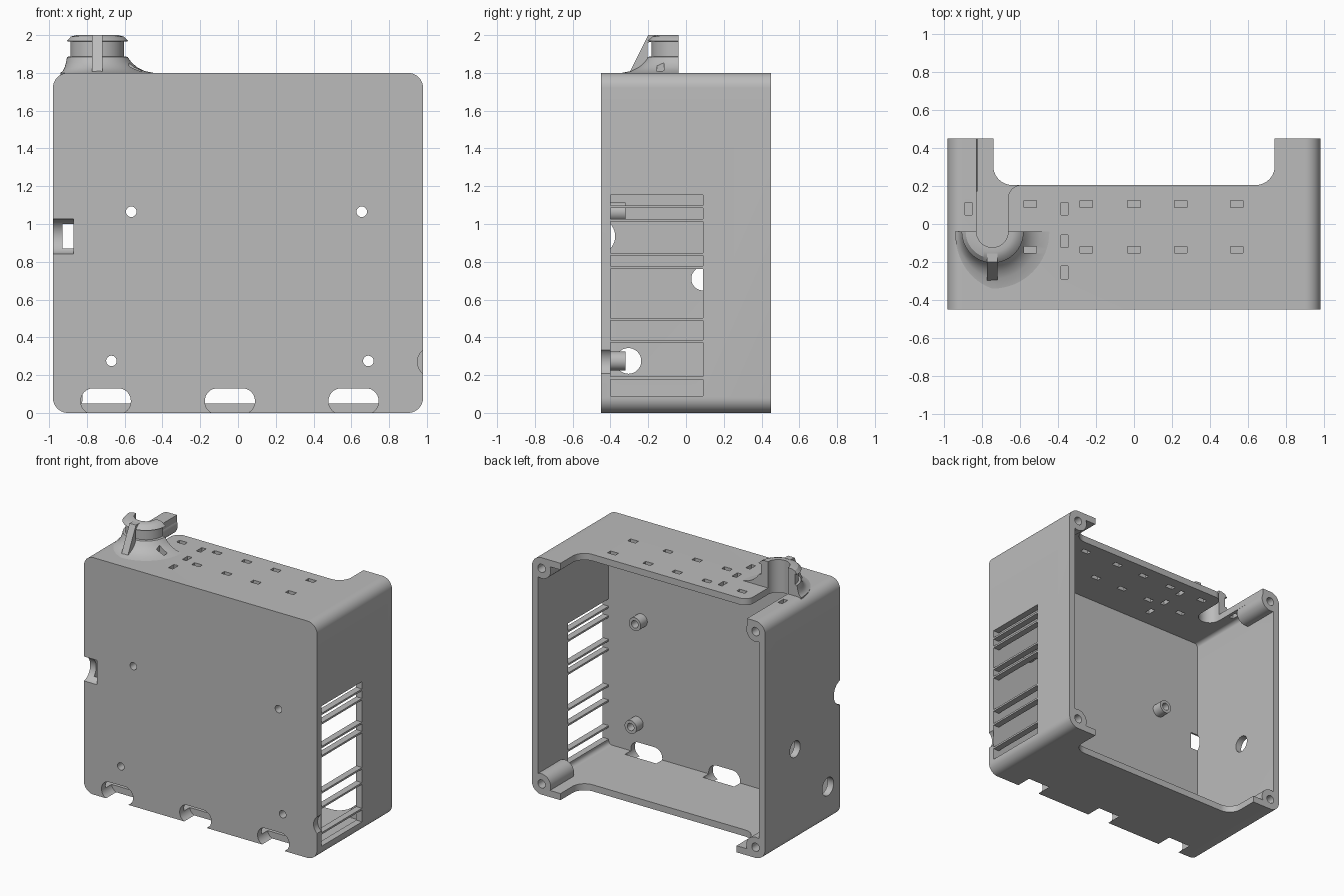
import bpy, bmesh, math
from mathutils import Vector, Matrix

cube = bpy.data.objects.get("Cube")
if cube:
    bpy.data.objects.remove(cube, do_unlink=True)

GREY = (0.5, 0.5, 0.5, 1)
plastic = bpy.data.materials.new("grey plastic")
plastic.use_nodes = True
plastic.diffuse_color = GREY
plastic.node_tree.nodes["Principled BSDF"].inputs["Base Color"].default_value = GREY


# ---- helpers ----
def make(name, bm):
    bmesh.ops.remove_doubles(bm, verts=bm.verts, dist=0.0005)
    bmesh.ops.recalc_face_normals(bm, faces=bm.faces)
    mesh = bpy.data.meshes.new(name)
    bm.to_mesh(mesh)
    bm.free()
    mesh.materials.append(plastic)
    obj = bpy.data.objects.new(name, mesh)
    bpy.context.collection.objects.link(obj)
    return obj


def outline(corners, steps=10):
    """Polygon from (u, v, radius) corners, with each corner rounded."""
    pts = []
    for i, (x, y, r) in enumerate(corners):
        p = Vector((x, y))
        if r == 0:
            pts.append(p)
            continue
        u = (Vector(corners[i - 1][:2]) - p).normalized()
        v = (Vector(corners[(i + 1) % len(corners)][:2]) - p).normalized()
        half = u.angle(v) / 2
        centre = p + (u + v).normalized() * r / math.sin(half)
        start = p + u * r / math.tan(half) - centre
        end = p + v * r / math.tan(half) - centre
        turn = -start.angle_signed(end)
        pts += [centre + Matrix.Rotation(turn * k / steps, 2) @ start
                for k in range(steps + 1)]
    return pts


def rect(u, v, w, h, r=0):
    a, b = w / 2, h / 2
    return outline([(u - a, v - b, r), (u + a, v - b, r),
                    (u + a, v + b, r), (u - a, v + b, r)])


def circle(u, v, r, n=40):
    return [(u + r * math.cos(math.tau * k / n), v + r * math.sin(math.tau * k / n))
            for k in range(n)]


def prism(name, pts, axis, lo, hi):
    """Extrude a 2D outline along an axis."""
    place = {"X": lambda u, v, w: (w, u, v),
             "Y": lambda u, v, w: (u, w, v),
             "Z": lambda u, v, w: (u, v, w)}[axis]
    bm = bmesh.new()
    face = bm.faces.new([bm.verts.new(place(u, v, lo)) for u, v in pts])
    ext = bmesh.ops.extrude_face_region(bm, geom=[face], use_keep_orig=True)
    verts = [g for g in ext["geom"] if isinstance(g, bmesh.types.BMVert)]
    bmesh.ops.translate(bm, verts=verts, vec=place(0, 0, hi - lo))
    return make(name, bm)


def cut(obj, cutters):
    """Subtract the cutters, bake the result and remove them."""
    for c in cutters:
        c.hide_render = True
        mod = obj.modifiers.new("cut", "BOOLEAN")
        mod.operation, mod.solver, mod.object = "DIFFERENCE", "EXACT", c
    graph = bpy.context.evaluated_depsgraph_get()
    baked = bpy.data.meshes.new_from_object(obj.evaluated_get(graph))
    obj.modifiers.clear()
    obj.data = baked
    for c in cutters:
        bpy.data.objects.remove(c, do_unlink=True)


parts = []
SPOUT_X, SPOUT_Y, BORE = -0.745, -0.04, 0.083
POSTS = [(-0.565, 1.065), (0.655, 1.065), (-0.67, 0.275), (0.69, 0.275)]

# ---- case: rounded box, open at the back ----
case = prism("case", rect(0, 0.9, 1.96, 1.8, 0.08), "Y", -0.45, 0.45)
parts.append(case)
cutters = [prism("cavity", rect(0, 0.9, 1.86, 1.7, 0.03), "Y", -0.4, 0.5)]

# top cutout with the cable channel, and bottom cutout
left, right, back = SPOUT_X - BORE, SPOUT_X + BORE, 0.205
top_cut = outline([(left, 0.5, 0), (left, SPOUT_Y - BORE, BORE - 0.001),
                   (right, SPOUT_Y - BORE, BORE - 0.001), (right, back, 0.07),
                   (0.74, back, 0.1), (0.74, 0.5, 0)])
bottom_cut = outline([(-0.74, 0.5, 0), (-0.74, back, 0.1), (0.74, back, 0.1), (0.74, 0.5, 0)])
cutters.append(prism("top_cut", top_cut, "Z", 1.7, 1.9))
cutters.append(prism("bottom_cut", bottom_cut, "Z", -0.1, 0.1))

# strap slots in the top
for x in (-0.545, -0.25, 0, 0.245, 0.54):
    for y in (0.105, -0.135):
        cutters.append(prism("slot", rect(x, y, 0.066, 0.036), "Z", 1.7, 1.95))
for x, y in ((-0.87, 0.08), (-0.365, 0.08), (-0.365, -0.09), (-0.365, -0.255)):
    cutters.append(prism("slot", rect(x, y, 0.036, 0.066), "Z", 1.7, 1.95))

# screw holes and lower slots in the front
for x, z in POSTS:
    cutters.append(prism("hole", circle(x, z, 0.028, 24), "Y", -0.5, -0.3))
for x in (-0.7, -0.043, 0.612):
    cutters.append(prism("lower_slot", rect(x, 0.062, 0.265, 0.136, 0.066), "Y", -0.5, -0.33))

# side openings and edge notches
cutters.append(prism("port", circle(-0.305, 0.275, 0.068), "X", -1.05, -0.9))
cutters.append(prism("port", circle(0.09, 0.71, 0.062), "X", -1.05, -0.9))
cutters.append(prism("notch", circle(-0.47, 0.935, 0.095), "X", -1.05, -0.87))
cutters.append(prism("notch", circle(1.03, 0.27, 0.08), "Y", -0.5, -0.401))
cutters.append(prism("window", rect(-0.155, 0.622, 0.49, 1.065), "X", 0.9, 1.05))
cut(case, cutters)

# ---- grille bars across the side window ----
for z in (0.185, 0.38, 0.495, 0.77, 0.84, 1.02, 1.092):
    parts.append(prism("grille_bar", rect(-0.155, z, 0.494, 0.014), "X", 0.93, 0.979))

# ---- hollow mounting posts ----
for x, z in POSTS:
    post = prism("mounting_post", circle(x, z, 0.05), "Y", -0.405, -0.32)
    cut(post, [prism("bore", circle(x, z, 0.028, 24), "Y", -0.5, -0.2)])
    parts.append(post)

# ---- screw lugs in the back corners ----
for x in (-0.9, 0.9):
    for z in (0.08, 1.72):
        lug = prism("corner_lug", circle(x, z, 0.078), "Y", 0.17, 0.45)
        cut(lug, [prism("bore", circle(x, z, 0.032, 24), "Y", 0.25, 0.5)])
        parts.append(lug)

# ---- half-round cable spout ----
profile = [(BORE, 1.76), (BORE, 2.0), (0.11, 2.0), (0.14, 1.992), (0.165, 1.968),
           (0.142, 1.966), (0.142, 1.887), (0.16, 1.885), (0.18, 1.857),
           (0.21, 1.83), (0.25, 1.81), (0.3, 1.8), (0.3, 1.76)]
bm = bmesh.new()
rings = []
for k in range(33):
    a = math.pi * (1 + k / 32)
    ring = []
    for r, z in profile:
        # the flare is narrower towards the nearby side wall
        if r > 0.16:
            r = 0.16 + (r - 0.16) * (1 - 0.75 * max(0, -math.cos(a)))
        ring.append(bm.verts.new((SPOUT_X + r * math.cos(a), SPOUT_Y + r * math.sin(a), z)))
    rings.append(ring)
n = len(profile)
for a, b in zip(rings, rings[1:]):
    for j in range(n):
        bm.faces.new((a[j], a[(j + 1) % n], b[(j + 1) % n], b[j]))
bm.faces.new(rings[0])
bm.faces.new(rings[-1])
spout = make("cable_spout", bm)
cut(spout, [prism("slot", rect(-0.545, -0.135, 0.066, 0.036), "Z", 1.7, 1.95)])
parts.append(spout)

# ---- strut bracing the spout ----
brace = [(-0.3, 1.8), (-0.2, 2.0), (-0.155, 2.0), (-0.165, 1.97), (-0.205, 1.96), (-0.205, 1.8)]
parts.append(prism("spout_strut", brace, "X", SPOUT_X - 0.027, SPOUT_X + 0.027))

# ---- shading ----
bpy.ops.object.select_all(action="DESELECT")
for p in parts:
    p.select_set(True)
bpy.context.view_layer.objects.active = case
bpy.ops.object.shade_smooth_by_angle(angle=math.radians(30))
